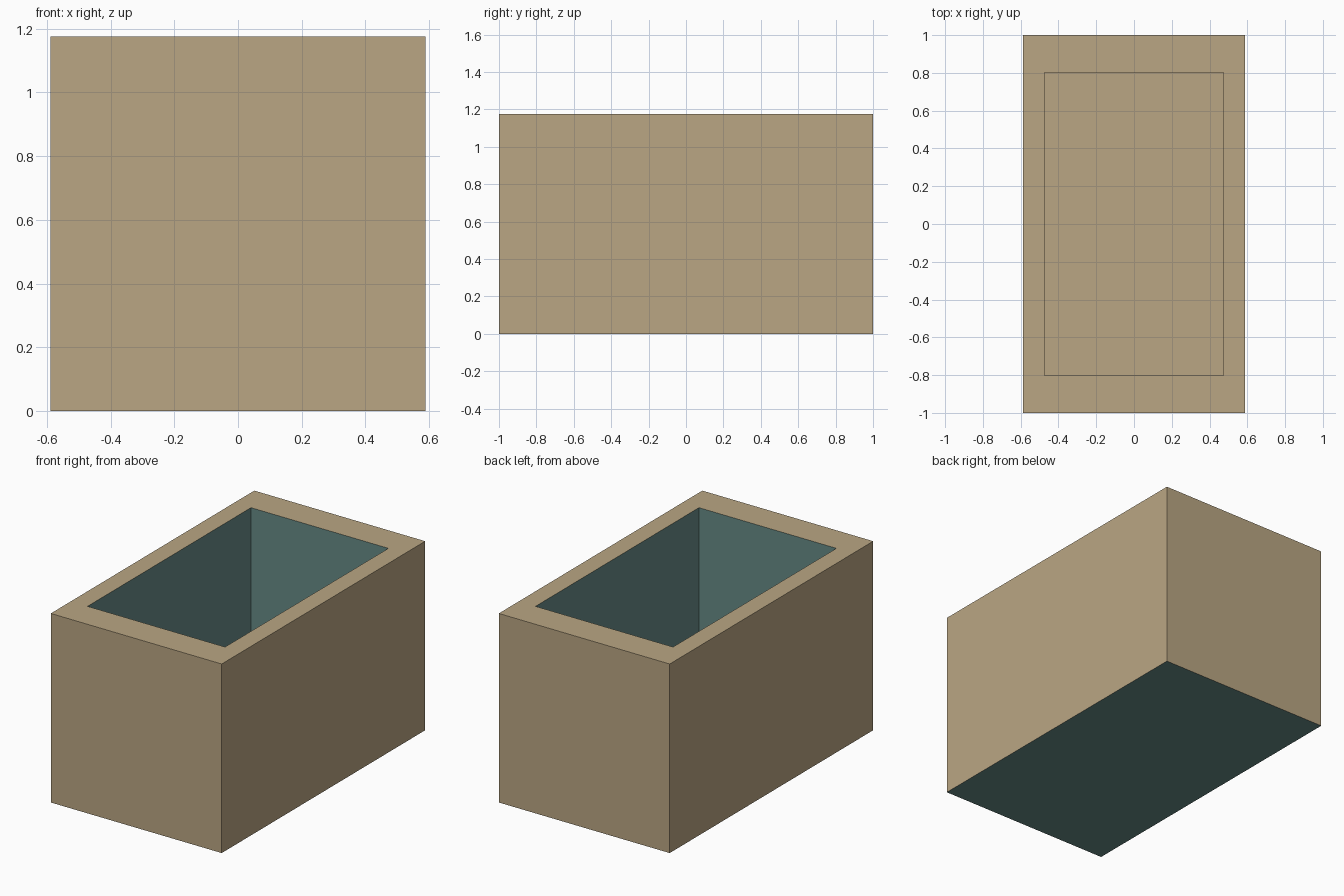
import bpy, bmesh

if "Cube" in bpy.data.objects:
    bpy.data.objects.remove(bpy.data.objects["Cube"])

HX, HY, H = 0.588, 1.0, 1.176      # outer half sizes and height
IX, IY, FLOOR = 0.473, 0.803, 0.01  # opening half sizes and floor level


def material(name, rgb):
    m = bpy.data.materials.new(name)
    m.diffuse_color = (*rgb, 1.0)
    m.use_nodes = True
    m.node_tree.nodes["Principled BSDF"].inputs["Base Color"].default_value = m.diffuse_color
    return m


tan = material("tan", (0.49, 0.38, 0.228))
teal = material("dark teal", (0.135, 0.255, 0.24))

# Solid block
bm = bmesh.new()
bmesh.ops.create_cube(bm, size=1.0)
for v in bm.verts:
    v.co = (v.co.x * 2 * HX, v.co.y * 2 * HY, (v.co.z + 0.5) * H)
bm.normal_update()

# Rim: inset the top to the size of the opening
top = max(bm.faces, key=lambda f: f.calc_center_median().z)
bmesh.ops.inset_individual(bm, faces=[top], thickness=0.1)
for v in top.verts:
    v.co.x = IX if v.co.x > 0 else -IX
    v.co.y = IY if v.co.y > 0 else -IY

# Cavity: push the opening down to a thin floor
result = bmesh.ops.extrude_discrete_faces(bm, faces=[top])
floor = result["faces"][0]
for v in floor.verts:
    v.co.z = FLOOR
bmesh.ops.recalc_face_normals(bm, faces=bm.faces)
bm.normal_update()

# Teal on the cavity walls and the underside, tan elsewhere
for f in bm.faces:
    c = f.calc_center_median()
    inner_wall = abs(f.normal.z) < 0.5 and abs(c.x) < HX - 0.01 and abs(c.y) < HY - 0.01
    f.material_index = 1 if inner_wall or f.normal.z < -0.5 else 0

mesh = bpy.data.meshes.new("open_box")
bm.to_mesh(mesh)
bm.free()
mesh.materials.append(tan)
mesh.materials.append(teal)
bpy.context.collection.objects.link(bpy.data.objects.new("open_box", mesh))
